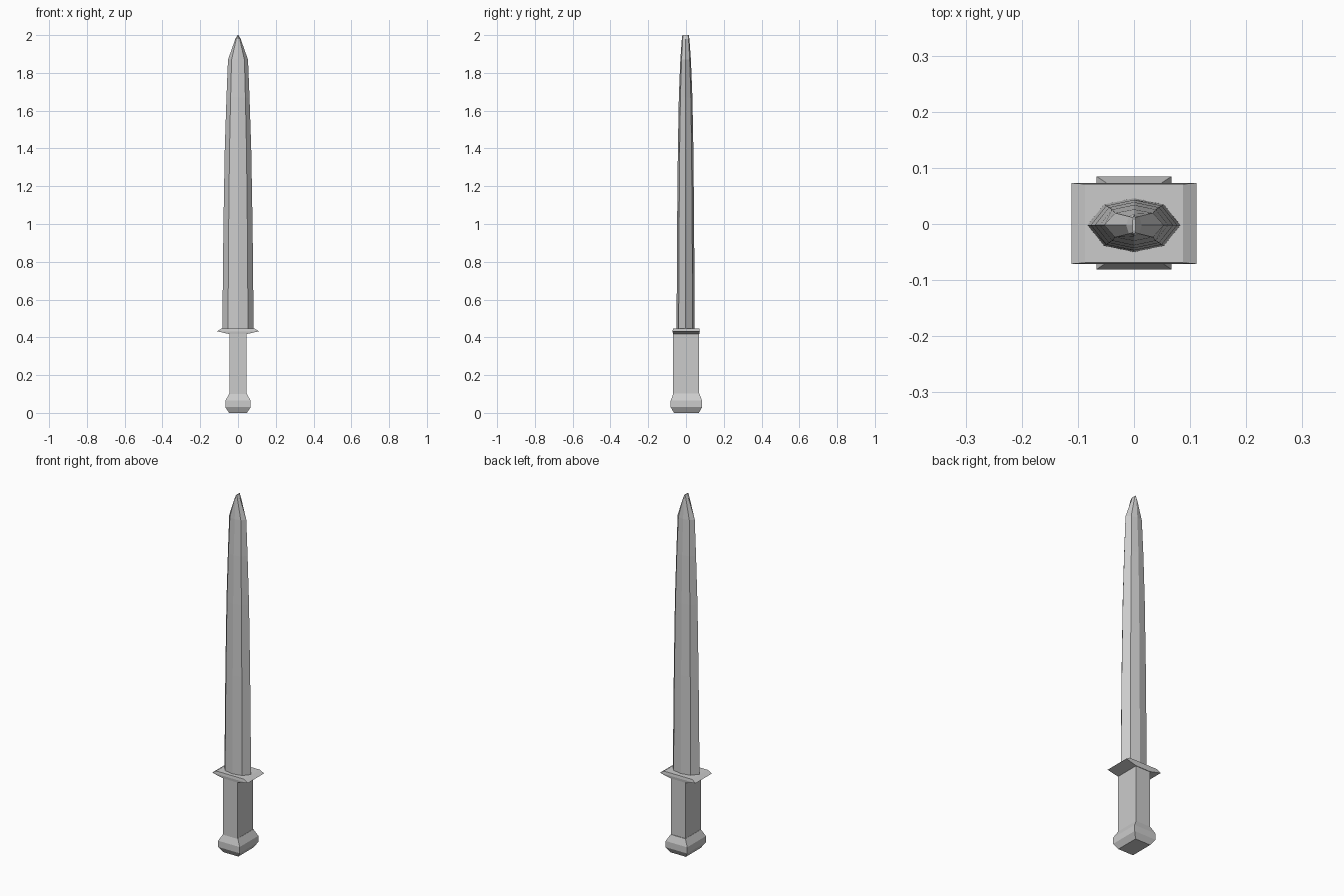
import bpy
import bmesh

old = bpy.data.objects.get("Cube")
if old:
    bpy.data.objects.remove(old, do_unlink=True)

# single grey material
grey = bpy.data.materials.new("plain_grey")
grey.use_nodes = True
colour = (0.6, 0.6, 0.6, 1)
grey.diffuse_color = colour
bsdf = next(n for n in grey.node_tree.nodes if n.type == "BSDF_PRINCIPLED")
bsdf.inputs["Base Color"].default_value = colour

# unit cross-sections, counter-clockwise from above
RECTANGLE = [(1, -1), (1, 1), (-1, 1), (-1, -1)]
HALF = [(1, 0), (0.64, 0.77), (0, 1), (-0.64, 0.77)]
OCTAGON = HALF + [(-x, -y) for x, y in HALF]


def loft(name, section, rings, y_shift=0.0):
    """Join scaled copies of a section; each ring is (z, half width, half depth)."""
    bm = bmesh.new()
    loops = [[bm.verts.new((x * hx, y * hy + y_shift, z)) for x, y in section]
             for z, hx, hy in rings]
    n = len(section)
    for low, high in zip(loops, loops[1:]):
        for i in range(n):
            j = (i + 1) % n
            bm.faces.new((low[i], low[j], high[j], high[i]))
    bm.faces.new(loops[0][::-1])
    bm.faces.new(loops[-1])
    mesh = bpy.data.meshes.new(name)
    bm.to_mesh(mesh)
    bm.free()
    mesh.materials.append(grey)
    obj = bpy.data.objects.new(name, mesh)
    bpy.context.collection.objects.link(obj)
    return obj


# pommel: bevelled block, wider than the grip
loft("pommel", RECTANGLE, [(0, 0.047, 0.066), (0.03, 0.067, 0.083),
                           (0.065, 0.067, 0.083), (0.102, 0.046, 0.069)], 0.002)

# grip: plain rectangular bar
loft("grip", RECTANGLE, [(0.1, 0.045, 0.068), (0.42, 0.045, 0.068)])

# guard: flat plate with pointed ends
loft("guard", RECTANGLE, [(0.417, 0.045, 0.07), (0.432, 0.111, 0.072),
                          (0.447, 0.087, 0.07)], 0.001)

# blade: eight-sided, narrowing slowly and then closing to a ridge-like tip
loft("blade", OCTAGON, [(0.44, 0.083, 0.048), (1.0, 0.077, 0.045),
                        (1.4, 0.07, 0.041), (1.67, 0.061, 0.036),
                        (1.87, 0.053, 0.028), (1.98, 0.014, 0.02),
                        (2.0, 0.003, 0.017)], -0.002)
